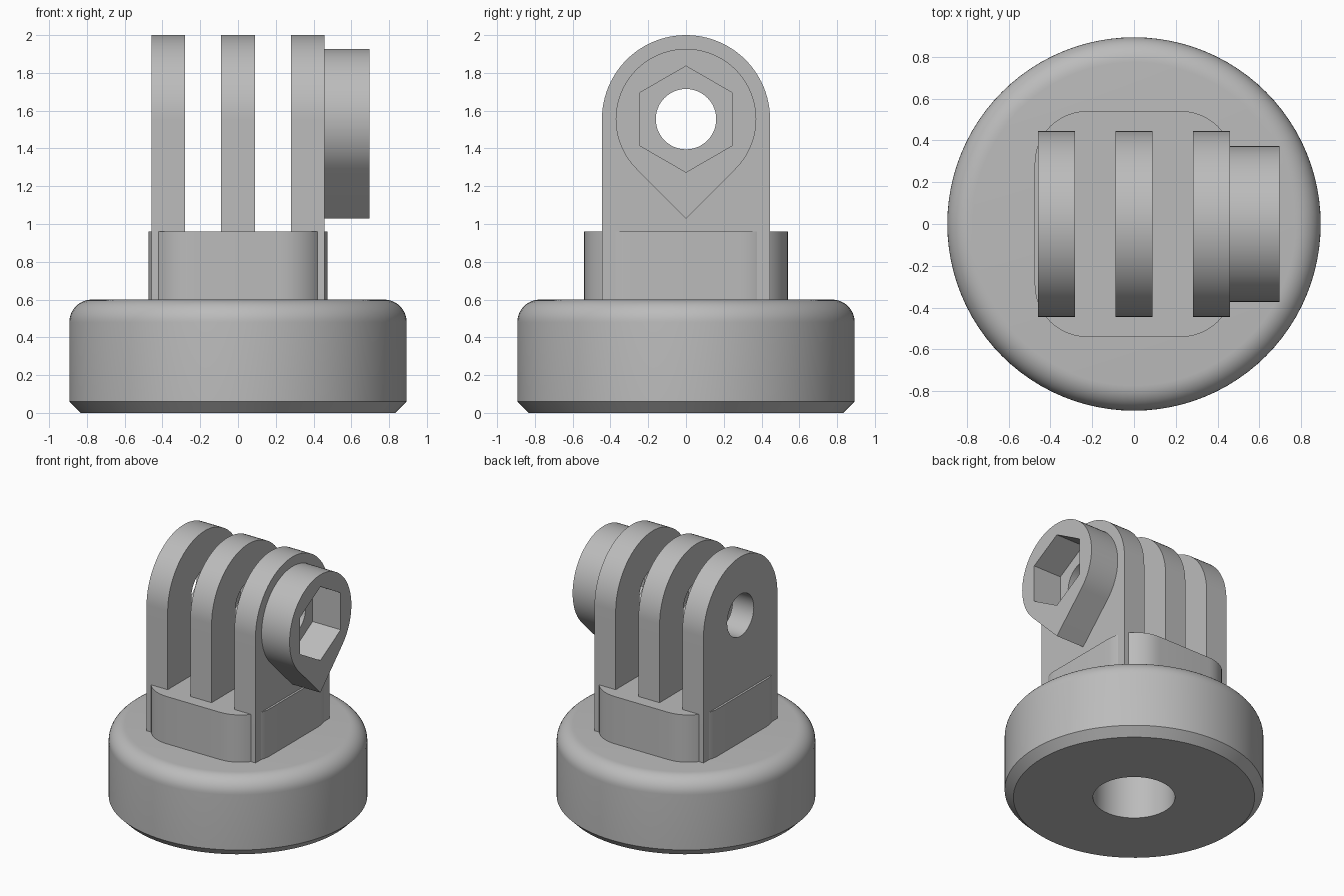
import bpy, bmesh
from math import cos, sin, pi, radians
from mathutils import Matrix

cube = bpy.data.objects.get("Cube")
if cube:
    bpy.data.objects.remove(cube, do_unlink=True)

# Single plastic colour
GREY = (0.5, 0.5, 0.5, 1)
plastic = bpy.data.materials.new("grey plastic")
plastic.use_nodes = True
plastic.diffuse_color = GREY
plastic.node_tree.nodes["Principled BSDF"].inputs["Base Color"].default_value = GREY

AXLE_Z = 1.555
# Maps profile (u, v, depth) to (y, z, x)
SIDEWAYS = Matrix(((0, 0, 1, 0), (1, 0, 0, 0), (0, 1, 0, 0), (0, 0, 0, 1)))


def arc(cx, cy, r, start, end, n):
    return [(cx + r * cos(radians(start + (end - start) * i / n)),
             cy + r * sin(radians(start + (end - start) * i / n))) for i in range(n + 1)]


def circle(cx, cy, r, n, start=0):
    return arc(cx, cy, r, start, start + 360, n)[:-1]


def finish(name, bm):
    bmesh.ops.remove_doubles(bm, verts=bm.verts, dist=1e-5)
    bmesh.ops.recalc_face_normals(bm, faces=bm.faces)
    mesh = bpy.data.meshes.new(name)
    bm.to_mesh(mesh)
    bm.free()
    mesh.materials.append(plastic)
    obj = bpy.data.objects.new(name, mesh)
    bpy.context.collection.objects.link(obj)
    bpy.ops.object.select_all(action='DESELECT')
    obj.select_set(True)
    bpy.context.view_layer.objects.active = obj
    bpy.ops.object.shade_smooth_by_angle(angle=radians(30))
    return obj


def plate(name, loops, low, high, matrix=Matrix()):
    """Extrude an outline, with optional hole outlines, from low to high."""
    bm = bmesh.new()
    for loop in loops:
        verts = [bm.verts.new((u, v, low)) for u, v in loop]
        for a, b in zip(verts, verts[1:] + verts[:1]):
            bm.edges.new((a, b))
    bmesh.ops.triangle_fill(bm, use_beauty=True, use_dissolve=False, edges=bm.edges[:])
    ext = bmesh.ops.extrude_face_region(bm, geom=bm.faces[:], use_keep_orig=True)
    top = [g for g in ext["geom"] if isinstance(g, bmesh.types.BMVert)]
    bmesh.ops.translate(bm, verts=top, vec=(0, 0, high - low))
    bm.transform(matrix)
    return finish(name, bm)


# Round base: bored underside, chamfered foot, rounded shoulder
R, FILLET, BORE = 0.893, 0.12, 0.283
profile = [(0, 0.56), (BORE, 0.56), (BORE, 0), (0.833, 0), (R, 0.06)]
profile += arc(R - FILLET, 0.6 - FILLET, FILLET, 0, 90, 10) + [(0, 0.6)]
bm = bmesh.new()
verts = [bm.verts.new((r, 0, z)) for r, z in profile]
edges = [bm.edges.new(pair) for pair in zip(verts, verts[1:])]
bmesh.ops.spin(bm, geom=verts + edges, cent=(0, 0, 0), axis=(0, 0, 1),
               angle=2 * pi, steps=96)
finish("round_base", bm)

# Rounded block that carries the prongs
HX, HY, CR = 0.475, 0.54, 0.25
block = []
for k, (sx, sy) in enumerate([(1, 1), (-1, 1), (-1, -1), (1, -1)]):
    block += arc(sx * (HX - CR), sy * (HY - CR), CR, 90 * k, 90 * k + 90, 12)
plate("prong_block", [block], 0.59, 0.96)

# Three prongs with rounded tops and an axle hole
axle_hole = circle(0, AXLE_Z, 0.16, 48)
prong = arc(0, AXLE_Z, 0.445, 0, 180, 48) + [(-0.445, 0.59), (0.445, 0.59)]
for side, x in (("right", -0.37), ("middle", 0), ("left", 0.37)):
    plate(side + "_prong", [prong, axle_hole], x - 0.089, x + 0.089, SIDEWAYS)

# Teardrop boss with a hexagonal nut pocket
BOSS_R = 0.372
teardrop = arc(0, AXLE_Z, BOSS_R, -45, 225, 60) + [(0, AXLE_Z - BOSS_R * 2 ** 0.5)]
hexagon = circle(0, AXLE_Z, 0.281, 6, 90)
plate("nut_boss", [teardrop, hexagon], 0.459, 0.695, SIDEWAYS)
